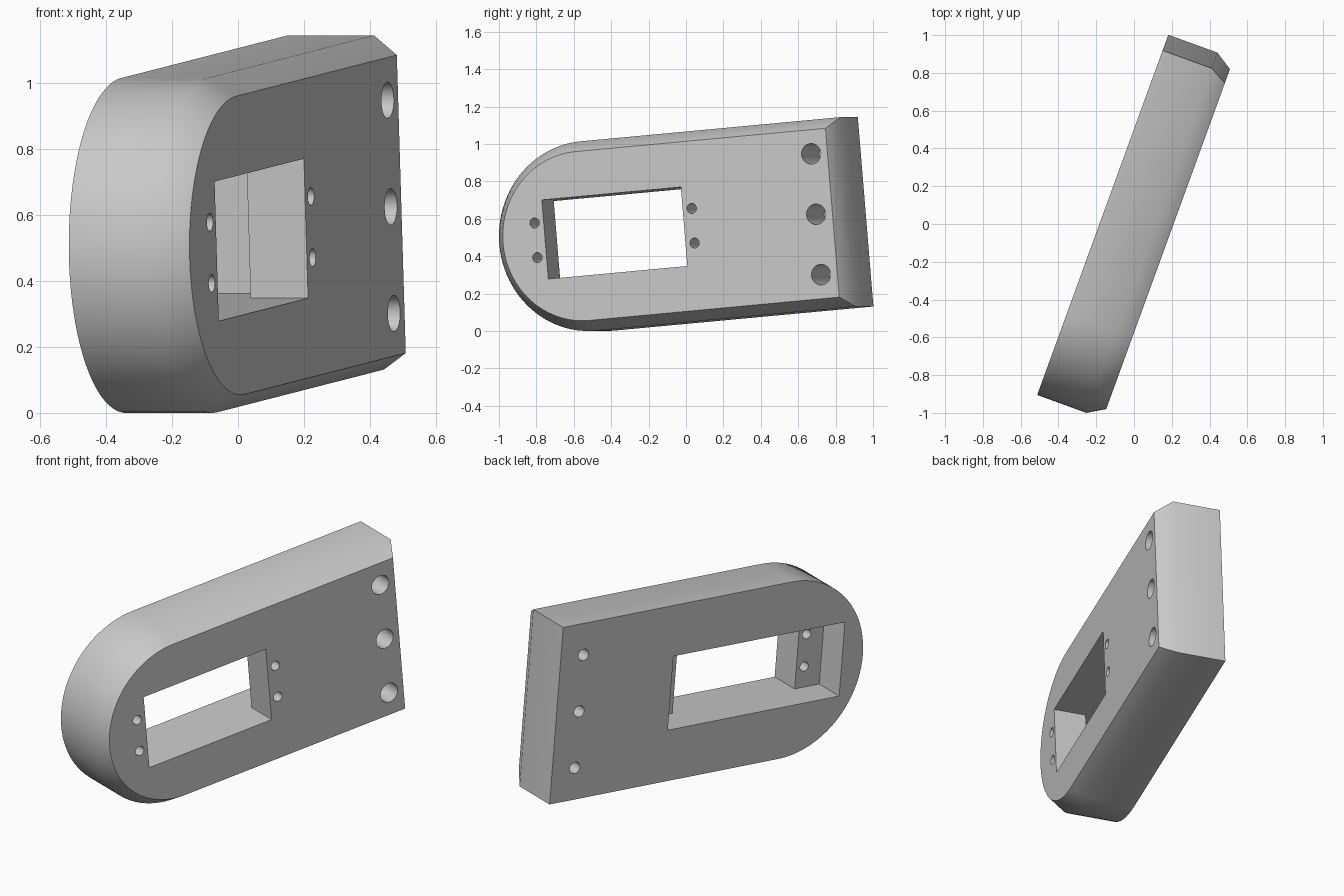
import bpy, bmesh
from math import radians, sin, cos, pi
from mathutils import Matrix, Vector

cube = bpy.data.objects.get("Cube")
if cube:
    bpy.data.objects.remove(cube, do_unlink=True)

# Plate dimensions: local x = length, y = width, z = thickness (front face at top)
R = 0.508
ARC_X, END_X = -0.52, 0.963
BACK, SHOULDER, FRONT = -0.172, 0.105, 0.197
FLANGE = 0.012
INSET = 0.055
SEGMENTS = 48

grey = bpy.data.materials.new("plain grey")
grey.use_nodes = True
colour = (0.58, 0.58, 0.58, 1)
grey.diffuse_color = colour
grey.node_tree.nodes["Principled BSDF"].inputs["Base Color"].default_value = colour


def new_object(name, bm):
    bmesh.ops.recalc_face_normals(bm, faces=bm.faces)
    mesh = bpy.data.meshes.new(name)
    bm.to_mesh(mesh)
    bm.free()
    obj = bpy.data.objects.new(name, mesh)
    bpy.context.collection.objects.link(obj)
    return obj


def outline(bm, inset, z):
    """Half-round outline, square at the far end."""
    r = R - inset
    pts = [(END_X - inset, -r), (END_X - inset, r)]
    for i in range(SEGMENTS + 1):
        a = pi / 2 + pi * i / SEGMENTS
        pts.append((ARC_X + r * cos(a), r * sin(a)))
    return [bm.verts.new((x, y, z)) for x, y in pts]


# Plate body with a chamfered front rim
bm = bmesh.new()
rings = [outline(bm, 0, BACK), outline(bm, 0, SHOULDER), outline(bm, INSET, FRONT)]
for low, high in zip(rings, rings[1:]):
    for i in range(len(low)):
        j = (i + 1) % len(low)
        bm.faces.new((low[i], low[j], high[j], high[i]))
bm.faces.new(rings[0])
bm.faces.new(rings[-1])
plate = new_object("mounting_plate", bm)
plate.data.materials.append(grey)

cutters = []


def box_cutter(name, x0, x1, half_width, z0, z1):
    bm = bmesh.new()
    bmesh.ops.create_cube(bm, size=1)
    bmesh.ops.scale(bm, vec=(x1 - x0, 2 * half_width, z1 - z0), verts=bm.verts)
    bmesh.ops.translate(bm, vec=((x0 + x1) / 2, 0, (z0 + z1) / 2), verts=bm.verts)
    cutters.append(new_object(name, bm))


def hole_cutter(name, x, y, radius, z0, z1):
    bm = bmesh.new()
    bmesh.ops.create_cone(bm, cap_ends=True, segments=32, radius1=radius,
                          radius2=radius, depth=z1 - z0)
    bmesh.ops.translate(bm, vec=(x, y, (z0 + z1) / 2), verts=bm.verts)
    cutters.append(new_object(name, bm))


# Front window and the longer recess behind it
box_cutter("recess_cutter", -0.893, 0.221, 0.212, -0.4, FLANGE)
box_cutter("window_cutter", -0.733, 0.061, 0.212, -0.1, 0.4)

# Small screw holes through the flange
for x in (-0.785, 0.1125):
    for y in (-0.093, 0.093):
        hole_cutter("screw_hole_cutter", x, y, 0.027, -0.05, 0.4)

# Stepped bolt holes along the square end
for y in (-0.324, 0, 0.324):
    hole_cutter("bolt_hole_cutter", 0.815, y, 0.033, -0.4, 0.4)
    hole_cutter("counterbore_cutter", 0.815, y, 0.055, -0.08, 0.4)

bpy.ops.object.select_all(action='DESELECT')
bpy.context.view_layer.objects.active = plate
plate.select_set(True)
for cutter in cutters:
    cutter.hide_render = True
    mod = plate.modifiers.new("cut", 'BOOLEAN')
    mod.operation = 'DIFFERENCE'
    mod.solver = 'EXACT'
    mod.object = cutter
    bpy.ops.object.modifier_apply(modifier=mod.name)
    bpy.data.objects.remove(cutter, do_unlink=True)

# Stand the plate on its long side, turned and slightly tilted
turn, tilt = radians(20), radians(5)
along = Vector((sin(turn) * cos(tilt), cos(turn) * cos(tilt), sin(tilt)))
normal = Vector((cos(turn), -sin(turn), 0))
across = normal.cross(along)
pose = Matrix((along, across, normal)).transposed().to_4x4()
plate.data.transform(pose)
lowest = min(v.co.z for v in plate.data.vertices)
plate.data.transform(Matrix.Translation((0, 0, -lowest)))
bpy.ops.object.shade_smooth_by_angle(angle=radians(35))
